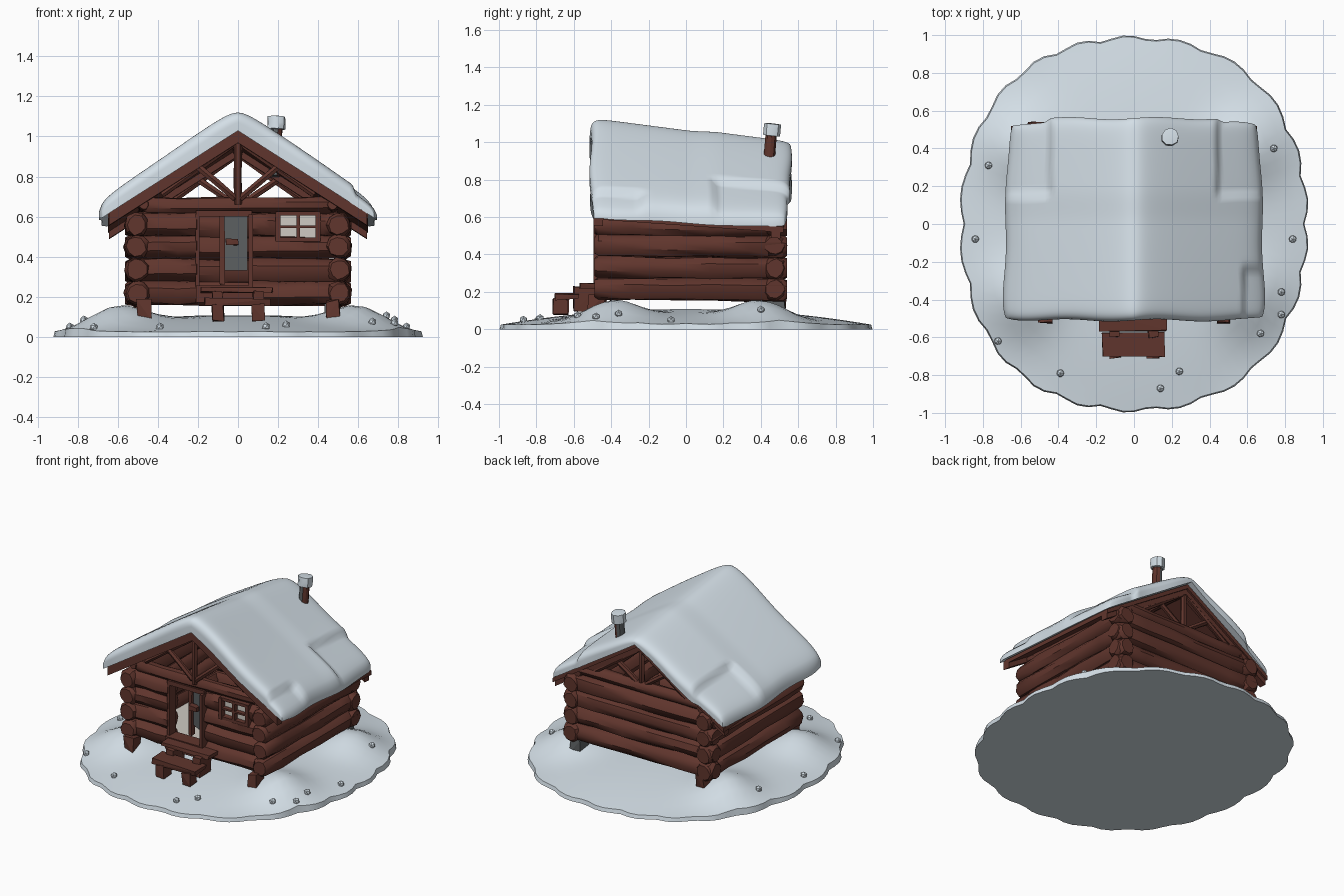
import bpy, bmesh, math, random
from mathutils import Vector

if "Cube" in bpy.data.objects:
    bpy.data.objects.remove(bpy.data.objects["Cube"])

random.seed(4)


def material(name, rgb):
    m = bpy.data.materials.new(name)
    m.diffuse_color = (*rgb, 1)
    m.use_nodes = True
    m.node_tree.nodes["Principled BSDF"].inputs["Base Color"].default_value = m.diffuse_color
    return m


SNOW = material("snow", (0.66, 0.74, 0.80))
WOOD = material("red brown wood", (0.118, 0.036, 0.026))
PALE = material("pale floor and glass", (0.62, 0.59, 0.54))
GREY = material("dark grey", (0.11, 0.12, 0.125))


def finish(name, bm, mat, angle=None):
    bmesh.ops.recalc_face_normals(bm, faces=bm.faces)
    me = bpy.data.meshes.new(name)
    bm.to_mesh(me)
    bm.free()
    me.materials.append(mat)
    if angle:
        me.shade_smooth()
        me.set_sharp_from_angle(angle=math.radians(angle))
    ob = bpy.data.objects.new(name, me)
    bpy.context.collection.objects.link(ob)
    return ob


def hull(name, pts, mat):
    bm = bmesh.new()
    for p in pts:
        bm.verts.new(p)
    bmesh.ops.convex_hull(bm, input=bm.verts)
    return finish(name, bm, mat)


def box(name, xs, ys, zs, mat=WOOD, jitter=0.0):
    j = lambda: random.uniform(-jitter, jitter)
    return hull(name, [(x + j(), y + j(), z + j()) for x in xs for y in ys for z in zs], mat)


def log(name, p0, p1, r, mat=WOOD, sides=9, wobble=0.1, rings=6):
    p0, p1 = Vector(p0), Vector(p1)
    d = p1 - p0
    q = d.to_track_quat('Z', 'Y')
    bm = bmesh.new()
    loops = []
    stops = [0, 0.02] + [k / (rings - 1) for k in range(1, rings - 1)] + [0.98, 1]
    for t in stops:
        k = (0.8 if t in (0, 1) else 1) * r
        off = Vector((random.uniform(-1, 1), random.uniform(-1, 1), 0)) * r * wobble * 0.6
        loop = []
        for i in range(sides):
            a = 2 * math.pi * i / sides
            rr = k * (1 + random.uniform(-wobble, wobble))
            loop.append(bm.verts.new(p0 + d * t + q @ (Vector((math.cos(a), math.sin(a), 0)) * rr + off)))
        loops.append(loop)
    for a, b in zip(loops, loops[1:]):
        for i in range(sides):
            bm.faces.new((a[i], a[(i + 1) % sides], b[(i + 1) % sides], b[i]))
    bm.faces.new(loops[0])
    bm.faces.new(loops[-1])
    return finish(name, bm, mat, 38)


def smooth(a, b, x):
    t = min(max((x - a) / (b - a), 0), 1)
    return t * t * (3 - 2 * t)


# Snowy ground with four mounds and a scalloped rim
def ground_z(x, y):
    rr = min((x / 0.93) ** 2 + (y / 0.99) ** 2, 1)
    z = 0.025 + 0.085 * (1 - rr)
    for mx in (-0.6, 0.6):
        for my in (-0.39, 0.4):
            z += 0.095 * math.exp(-((x - mx) ** 2 + (y - my) ** 2) / 0.035)
    return z


bm = bmesh.new()
N, rings = 96, []
for r in (1, 0.993, 0.94, 0.86, 0.78, 0.7, 0.62, 0.54, 0.44, 0.32, 0.18):
    ring = []
    for i in range(N):
        a = 2 * math.pi * i / N
        scallop = abs(math.sin(11 * a + 0.5 * math.sin(3 * a))) - 0.6
        k = 1 - 0.02 * math.cos(4 * a) * r + 0.028 * r ** 3 * scallop
        x, y = 0.936 * r * k * math.cos(a), 1.008 * r * k * math.sin(a)
        ring.append(bm.verts.new((x, y, 0 if r == 1 else ground_z(x, y))))
    rings.append(ring)
for a, b in zip(rings, rings[1:]):
    for i in range(N):
        bm.faces.new((a[i], a[(i + 1) % N], b[(i + 1) % N], b[i]))
bm.faces.new(rings[0])
bm.faces.new(rings[-1])
finish("snowy_ground", bm, SNOW, 35)

# Little snow lumps
for x, y in ((-.77, .31), (-.84, -.08), (.84, -.08), (.78, -.36), (.67, -.58), (.24, -.78),
             (-.39, -.79), (.14, -.87), (.74, .4), (.78, -.48), (-.72, -.62)):
    bm = bmesh.new()
    bmesh.ops.create_icosphere(bm, subdivisions=1, radius=0.022)
    bmesh.ops.translate(bm, verts=bm.verts, vec=(x, y, ground_z(x, y) + 0.008))
    finish("snow_lump", bm, SNOW)

# Log walls
ROWS = (0.22, 0.335, 0.45, 0.56)
for z in ROWS:
    for s in (-1, 1):
        log("side_log", (s * 0.505, -0.49, z), (s * 0.505, 0.54, z - 0.01), 0.061)
    log("back_log", (-0.565, 0.475, z - 0.005), (0.565, 0.475, z - 0.005), 0.061)
    log("front_left_log", (-0.5, -0.415, z), (-0.2, -0.415, z), 0.06, rings=4)
    if z < 0.5:
        log("front_right_log", (0.06, -0.415, z), (0.5, -0.415, z), 0.06, rings=4)
log("front_log_by_door", (0.06, -0.415, 0.56), (0.21, -0.415, 0.56), 0.058, rings=4)
log("front_log_by_corner", (0.39, -0.415, 0.56), (0.5, -0.415, 0.56), 0.058, rings=4)
log("front_tie_beam", (-0.47, -0.425, 0.655), (0.47, -0.425, 0.655), 0.042)
log("back_tie_beam", (-0.47, 0.475, 0.645), (0.47, 0.475, 0.645), 0.042)

# Floor and corner feet
box("floor", (-0.46, 0.46), (-0.43, 0.44), (0.17, 0.2), PALE)
for s in (-1, 1):
    box("front_foot", (s * 0.44, s * 0.5), (-0.52, -0.43), (0.09, 0.18), WOOD, 0.01)
    box("back_foot", (s * 0.44, s * 0.51), (0.43, 0.53), (0.08, 0.18), GREY if s > 0 else WOOD, 0.01)

# Door frame and half open door
for x, front in ((-0.203, -0.47), (0.062, -0.495)):
    box("door_jamb", (x - 0.01, x + 0.012), (front, -0.4), (0.17, 0.61))
box("door_lintel", (-0.21, 0.07), (-0.47, -0.4), (0.6, 0.63))
box("door_sill", (-0.21, 0.07), (-0.495, -0.4), (0.17, 0.255))
hull("door", [(x, y + o, z) for x, y in ((0.048, -0.45), (-0.085, -0.38))
              for o in (0, 0.02) for z in (0.33, 0.6)], GREY)
box("door_handle", (-0.06, 0.0), (-0.455, -0.41), (0.46, 0.49), WOOD, 0.005)
box("door_board", (-0.09, -0.065), (-0.41, -0.37), (0.26, 0.6), WOOD, 0.004)

# Window
box("window_pane", (0.2, 0.4), (-0.446, -0.438), (0.485, 0.615), PALE)
for x in (0.2, 0.3, 0.4):
    w = 0.009 if x == 0.3 else 0.012
    box("window_upright", (x - w, x + w), (-0.48, -0.43), (0.475, 0.62))
for z in (0.485, 0.55, 0.615):
    w = 0.006 if z == 0.55 else 0.01
    box("window_bar", (0.19, 0.41), (-0.477, -0.43), (z - w, z + w))

# Front steps
box("upper_step", (-0.19, 0.17), (-0.565, -0.47), (0.222, 0.25), WOOD, 0.006)
box("lower_step", (-0.165, 0.16), (-0.7, -0.575), (0.16, 0.19), WOOD, 0.006)
for x in (-0.1, 0.1):
    box("step_leg", (x - 0.03, x + 0.03), (-0.71, -0.63), (0.08, 0.162), WOOD, 0.006)
    box("step_side", (x - 0.025, x + 0.025), (-0.6, -0.47), (0.1, 0.225), WOOD, 0.006)


# Roof deck, gable rafters and open trusses
def deck_z(x, y):
    return 1.035 - 0.64 * abs(x) - 0.07 * (y + 0.5)


def slope_piece(name, s, reach, y0, y1, depth):
    hull(name, [(s * x, y, deck_z(x, y) - d) for x in (0, reach) for y in (y0, y1) for d in (0, depth)], WOOD)


for s in (-1, 1):
    slope_piece("roof_deck", s, 0.65, -0.47, 0.52, 0.03)
    for y in (-0.47, 0.48):
        slope_piece("gable_rafter", s, 0.645, y - 0.025, y + 0.025, 0.066)
        dz = -0.07 * (y + 0.5)
        log("truss_brace", (s * 0.01, y, 0.69 + dz / 2), (s * 0.21, y, 0.86 + dz), 0.018, sides=6, rings=3)
        log("inner_rafter", (s * 0.02, y + 0.01, 0.965 + dz), (s * 0.38, y + 0.01, 0.71 + dz), 0.016, sides=6, rings=3)
    log("wall_plate", (s * 0.47, -0.47, 0.66), (s * 0.47, 0.51, 0.625), 0.03)
for y in (-0.47, 0.48):
    log("truss_post", (0, y, 0.66), (0, y, deck_z(0, y) - 0.04), 0.02, sides=6, rings=3)
log("ridge_beam", (0, -0.47, 0.985), (0, 0.5, 0.92), 0.025)


# Thick roof snow: rounded sheet with an upper layer that steps back
def snow_top(x, y):
    a = abs(x)
    z = 1.125 - 0.7 * (math.hypot(a, 0.06) - 0.06) - (0.13 - 0.1 * a) * (y + 0.47)
    front = smooth(0.57, 0.59, x) * (1 - smooth(-0.27, -0.2, y))
    back = smooth(0.43, 0.455, a) * smooth(0.14, 0.17, y)
    return z + 0.012 * smooth(0.0, 0.19, y) - 0.035 * max(front, back)


NX, NY = 90, 60
bm = bmesh.new()
top, low = [], []
for j in range(NY + 1):
    v = math.sin((j / NY * 2 - 1) * math.pi / 2)
    trow, lrow = [], []
    for i in range(NX + 1):
        u = i / NX * 2 - 1
        corner = 1 - 0.03 * u ** 8 * v ** 8
        y = (0.025 + 0.535 * v) * corner + 0.006 * math.sin(9 * u)
        y -= 0.02 * smooth(0.45, 0.5, abs(u * 0.69)) * (v > 0) * v ** 6
        x = u * (0.695 - 0.03 * (y + 0.5) + 0.006 * math.sin(11 * y)) * corner
        lo = deck_z(x, y) + 0.003 - 0.01 * smooth(0.9, 1, -v)
        edge = 0.4 + 0.6 * math.sqrt(max(0, (1 - abs(u) ** 18) * (1 - abs(v) ** 18)))
        thick = max(snow_top(x, y) - lo, 0.03) * edge
        trow.append(bm.verts.new((x, y, lo + thick)))
        lrow.append(bm.verts.new((x, y, lo)))
    top.append(trow)
    low.append(lrow)
for g in (top, low):
    for j in range(NY):
        for i in range(NX):
            bm.faces.new((g[j][i], g[j][i + 1], g[j + 1][i + 1], g[j + 1][i]))
rim = lambda g: g[0] + [r[-1] for r in g[1:-1]] + g[-1][::-1] + [r[0] for r in g[-2:0:-1]]
a, b = rim(top), rim(low)
for i in range(len(a)):
    k = (i + 1) % len(a)
    bm.faces.new((a[i], a[k], b[k], b[i]))
finish("roof_snow", bm, SNOW, 50)

# Leaning chimney, wood on its right side and grey elsewhere, with a snow cap
chimney = log("chimney", (0.185, 0.435, 0.8), (0.19, 0.455, 1.045), 0.031, WOOD, rings=3, wobble=0.03)
chimney.data.materials.append(GREY)
for p in chimney.data.polygons:
    p.material_index = 0 if p.normal.x > 0.3 else 1
log("chimney_snow_cap", (0.19, 0.455, 1.035), (0.192, 0.462, 1.1), 0.046, SNOW, rings=3, wobble=0.04)
